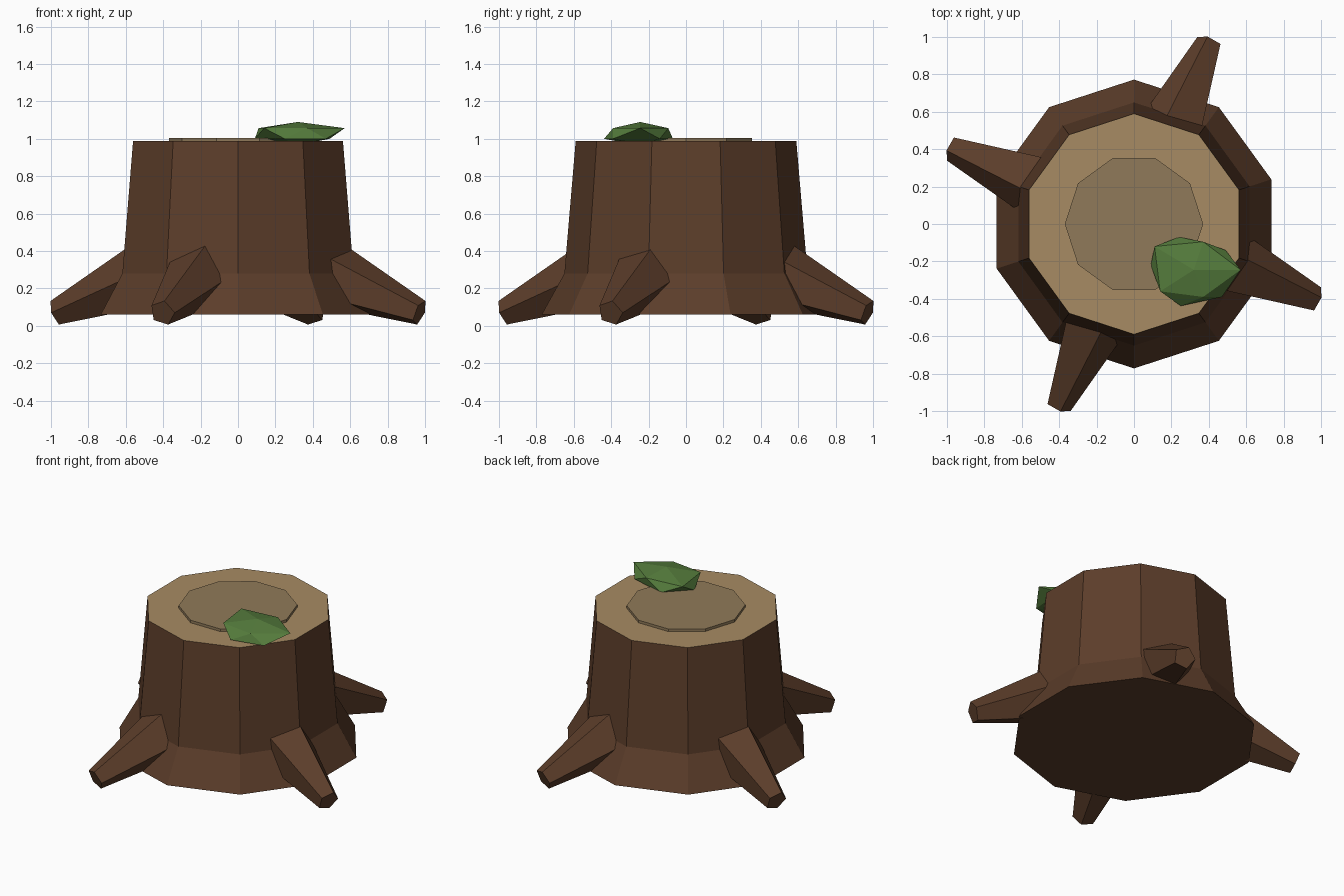
import bpy, bmesh, math
from mathutils import Vector

if "Cube" in bpy.data.objects:
    bpy.data.objects.remove(bpy.data.objects["Cube"])


def material(name, rgb):
    m = bpy.data.materials.new(name)
    m.diffuse_color = (*rgb, 1)
    m.use_nodes = True
    m.node_tree.nodes["Principled BSDF"].inputs["Base Color"].default_value = m.diffuse_color
    return m


BARK = material("bark", (0.107, 0.047, 0.023))
WOOD = material("cut_wood", (0.39, 0.26, 0.125))
HEART = material("heartwood", (0.28, 0.195, 0.10))
MOSS = material("moss", (0.09, 0.20, 0.045))


def finish(bm, name, *mats):
    bmesh.ops.recalc_face_normals(bm, faces=bm.faces[:])
    mesh = bpy.data.meshes.new(name)
    bm.to_mesh(mesh)
    bm.free()
    for m in mats:
        mesh.materials.append(m)
    ob = bpy.data.objects.new(name, mesh)
    bpy.context.collection.objects.link(ob)
    return ob


def loft(bm, rings):
    """Skin a list of equal-length point rings and cap both ends."""
    loops = [[bm.verts.new(p) for p in ring] for ring in rings]
    n = len(loops[0])
    for a, b in zip(loops, loops[1:]):
        for i in range(n):
            j = (i + 1) % n
            bm.faces.new((a[i], a[j], b[j], b[i]))
    bm.faces.new(loops[0][::-1])
    return bm.faces.new(loops[-1])


def ring(r, z, n=10, start=0.0):
    return [(r * math.cos(start + math.tau * i / n),
             r * math.sin(start + math.tau * i / n), z) for i in range(n)]


# Trunk: ten-sided, flared at the foot, with a pale cut top
bm = bmesh.new()
top = loft(bm, [ring(r, z, start=math.pi / 2)
                for r, z in ((0.772, 0.06), (0.65, 0.28), (0.59, 0.987))])
top.material_index = 1
finish(bm, "trunk", BARK, WOOD)

# Raised heartwood disc
bm = bmesh.new()
loft(bm, [ring(0.37, 0.97), ring(0.37, 1.005)])
finish(bm, "heartwood_disc", HEART)

# Four tapered five-sided roots, sloping down and outward
SLOPE = math.atan(0.385)
for k in range(4):
    a = math.radians(-113 + 90 * k)
    out = Vector((math.cos(a), math.sin(a), 0))
    side = Vector((-math.sin(a), math.cos(a), 0))
    up = Vector((0, 0, math.cos(SLOPE))) + out * math.sin(SLOPE)

    def section(dist, radius):
        c = out * dist + side * 0.008
        c.z = 0.07 + (1.052 - dist) * math.tan(SLOPE)
        return [c + radius * (side * math.cos(math.tau * i / 5)
                              + up * math.sin(math.tau * i / 5)) for i in range(5)]

    bm = bmesh.new()
    loft(bm, [section(0.45, 0.2), section(1.052, 0.071)])
    finish(bm, f"root_{k + 1}", BARK)

# Moss clump: a squashed, irregular icosahedron on the cut face
upper = [(0.57, -0.245), (0.37, -0.095), (0.11, -0.12), (0.14, -0.36), (0.37, -0.39)]
lower = [(0.49, -0.14), (0.24, -0.07), (0.09, -0.22), (0.25, -0.438), (0.47, -0.39)]
points = [(x, y, 1.057) for x, y in upper] + [(x, y, 1.0) for x, y in lower]
points += [(0.32, -0.245, 1.09), (0.31, -0.25, 0.965)]
bm = bmesh.new()
for p in points:
    bm.verts.new(p)
bmesh.ops.convex_hull(bm, input=bm.verts[:])
finish(bm, "moss_clump", MOSS)
